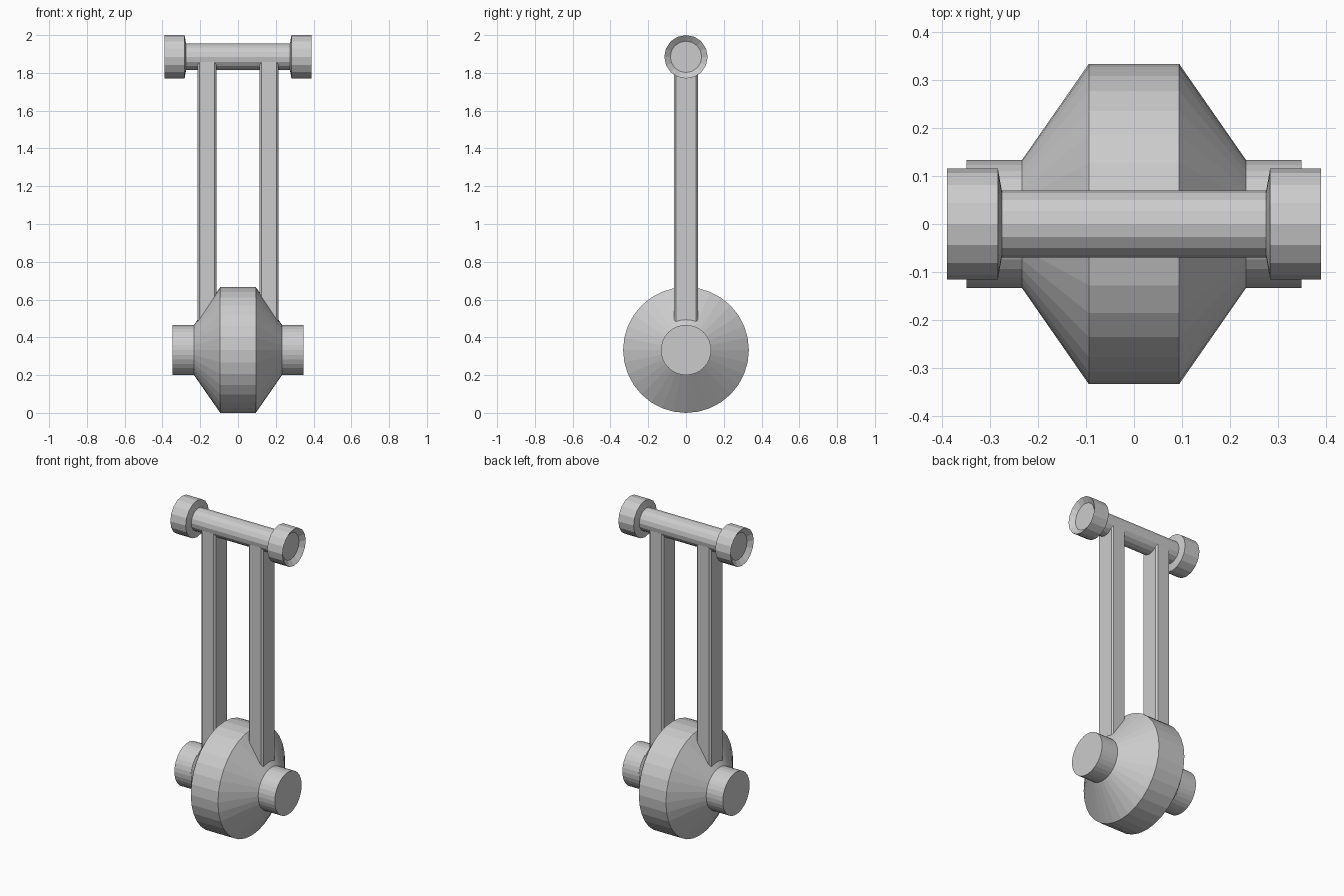
import bpy
import bmesh
from math import sin, cos, pi

if "Cube" in bpy.data.objects:
    bpy.data.objects.remove(bpy.data.objects["Cube"])

WHEEL_Z = 0.333
HANDLE_Z = 1.885


def make_object(name, bm):
    bmesh.ops.recalc_face_normals(bm, faces=bm.faces)
    mesh = bpy.data.meshes.new(name)
    bm.to_mesh(mesh)
    bm.free()
    obj = bpy.data.objects.new(name, mesh)
    bpy.context.collection.objects.link(obj)
    return obj


def lathe_x(name, profile, z, sides):
    """Turn (x, radius) points around the x axis at height z, capping both ends."""
    bm = bmesh.new()
    rings = []
    for x, r in profile:
        rings.append([bm.verts.new((x, r * sin(2 * pi * i / sides),
                                    z + r * cos(2 * pi * i / sides)))
                      for i in range(sides)])
    for a, b in zip(rings, rings[1:]):
        for i in range(sides):
            j = (i + 1) % sides
            bm.faces.new((a[i], a[j], b[j], b[i]))
    bm.faces.new(rings[0])
    bm.faces.new(rings[-1])
    return make_object(name, bm)


def post(name, x, z0, z1, hx=0.05, hy=0.064, c=0.01):
    """Upright bar with chamfered vertical edges."""
    outline = [(hx, -hy + c), (hx, hy - c), (hx - c, hy), (-hx + c, hy),
               (-hx, hy - c), (-hx, -hy + c), (-hx + c, -hy), (hx - c, -hy)]
    bm = bmesh.new()
    face = bm.faces.new([bm.verts.new((x + px, py, z0)) for px, py in outline])
    ext = bmesh.ops.extrude_face_region(bm, geom=[face], use_keep_orig=True)
    top = [g for g in ext["geom"] if isinstance(g, bmesh.types.BMVert)]
    bmesh.ops.translate(bm, verts=top, vec=(0, 0, z1 - z0))
    return make_object(name, bm)


# Wheel hub with tapered sides and stub axles
half = [(0.348, 0.133), (0.233, 0.133), (0.094, 0.333)]
lathe_x("wheel_hub", [(-x, r) for x, r in half] + half[::-1], WHEEL_Z, 32)

# Handle bar
lathe_x("handle_bar", [(-0.30, 0.07), (0.30, 0.07)], HANDLE_Z, 16)

# Dished end knobs and upright posts on each side
for side, s in (("left", -1), ("right", 1)):
    knob = [(0.275, 0.07), (0.283, 0.115), (0.389, 0.115), (0.365, 0.083)]
    lathe_x(side + "_knob", [(s * x, r) for x, r in knob], HANDLE_Z, 16)
    post(side + "_post", s * 0.164, 0.44, 1.87)
